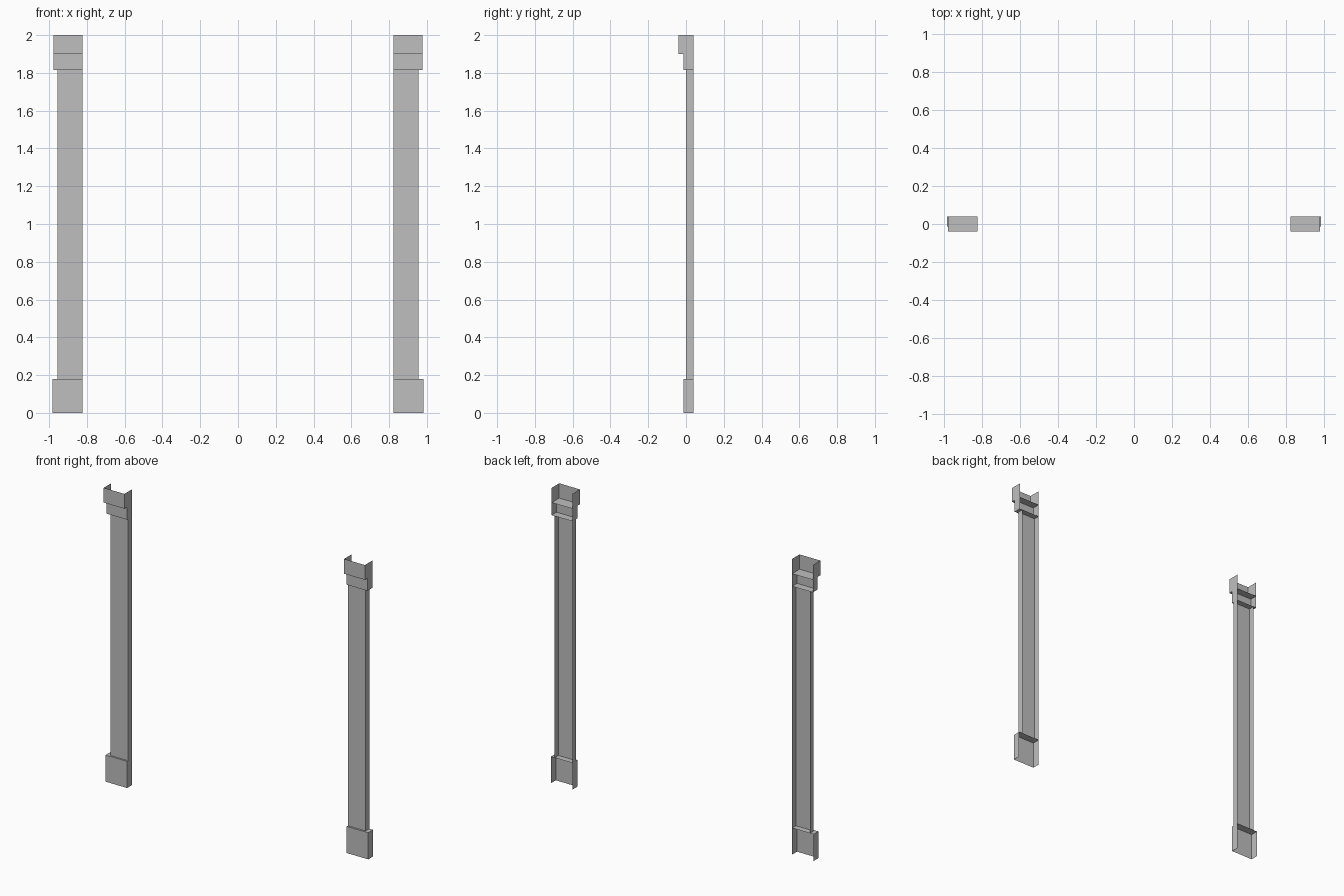
import bpy
import bmesh

cube = bpy.data.objects.get("Cube")
if cube:
    bpy.data.objects.remove(cube, do_unlink=True)

stone = bpy.data.materials.new("light_grey_stone")
stone.use_nodes = True
GREY = (0.52, 0.52, 0.52, 1)
stone.diffuse_color = GREY
stone.node_tree.nodes["Principled BSDF"].inputs["Base Color"].default_value = GREY

INNER = 0.822   # flush face towards the opening
BACK = 0.04     # open back plane


def channel(name, side, outer, front, z0, z1, ledge=None):
    """Open-backed U-shaped sheet, with an optional shelf at its top or bottom."""
    bm = bmesh.new()
    plan = [(INNER, BACK), (INNER, front), (outer, front), (outer, BACK)]
    low = [bm.verts.new((side * x, y, z0)) for x, y in plan]
    high = [bm.verts.new((side * x, y, z1)) for x, y in plan]
    for i in range(3):
        bm.faces.new((low[i], low[i + 1], high[i + 1], high[i]))
    if ledge == "top":
        bm.faces.new(high)
    elif ledge == "bottom":
        bm.faces.new(low[::-1])
    # mirrored copies need their winding turned round
    if side < 0:
        bmesh.ops.reverse_faces(bm, faces=bm.faces[:])
    mesh = bpy.data.meshes.new(name)
    bm.to_mesh(mesh)
    bm.free()
    mesh.materials.append(stone)
    obj = bpy.data.objects.new(name, mesh)
    bpy.context.collection.objects.link(obj)


# A matching pilaster on each side of the opening
for label, side in (("left", 1), ("right", -1)):
    channel(label + "_base", side, 0.983, -0.012, 0, 0.18, "top")
    channel(label + "_shaft", side, 0.955, 0.0, 0.18, 1.815)
    channel(label + "_neck", side, 0.977, -0.012, 1.815, 1.9, "bottom")
    channel(label + "_capital", side, 0.977, -0.04, 1.9, 2, "bottom")
